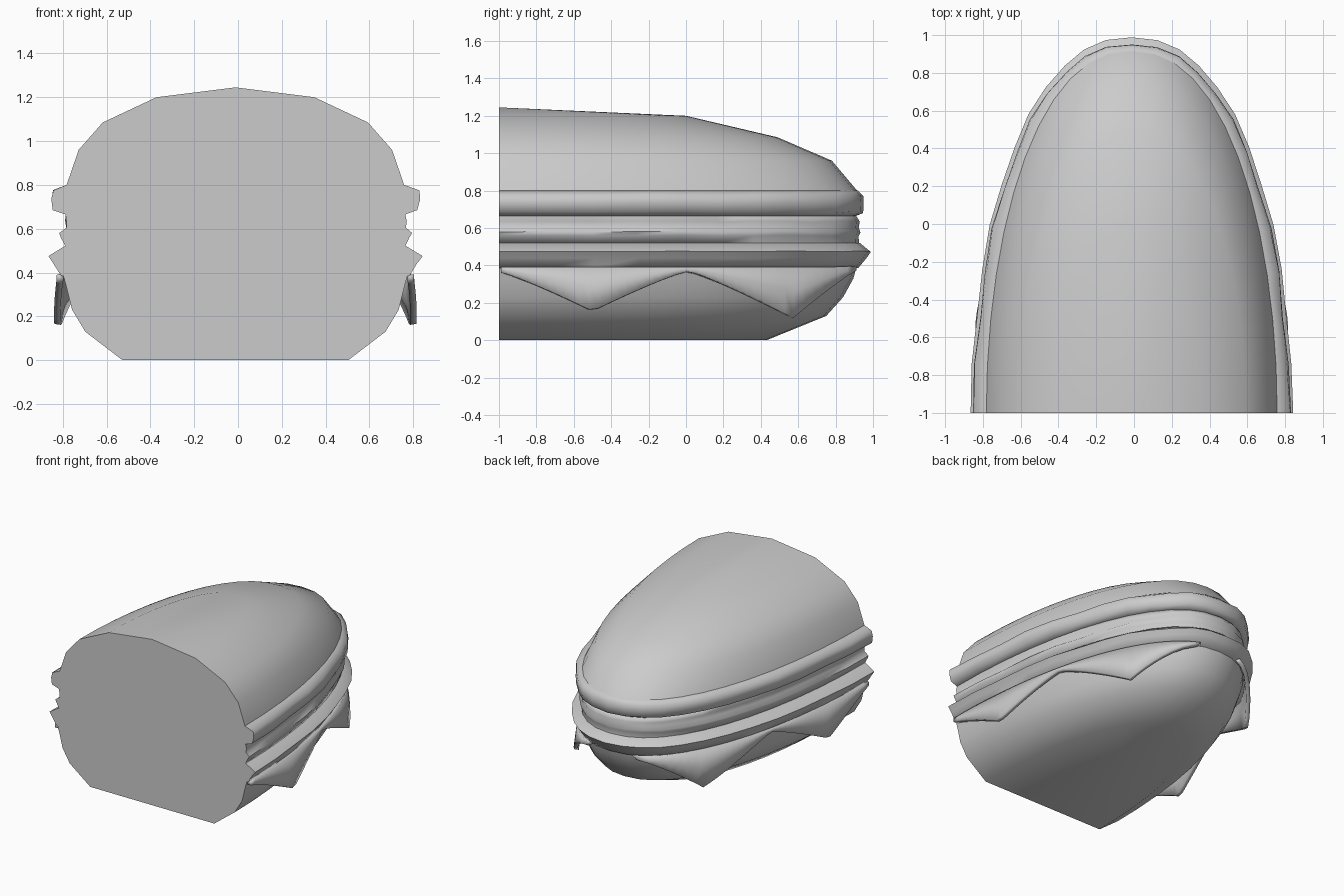
import bpy, bmesh, math

cube = bpy.data.objects.get("Cube")
if cube:
    bpy.data.objects.remove(cube)

grey = bpy.data.materials.new("plain grey")
grey.use_nodes = True
tone = (0.6, 0.6, 0.6, 1)
grey.diffuse_color = tone
grey.node_tree.nodes["Principled BSDF"].inputs["Base Color"].default_value = tone

FRONT, CX, SEGS = -1.0, -0.012, 24


def plan(t, width, back):
    """Point on the rounded half-oval outline, t from 0 (left) to pi (right)."""
    c = math.cos(t)
    x = math.copysign(abs(c) ** 0.9, c) * width
    return CX + x, FRONT + (back - FRONT) * math.sin(t)


def finish(name, bm, angle):
    bmesh.ops.remove_doubles(bm, verts=bm.verts, dist=0.0005)
    bmesh.ops.recalc_face_normals(bm, faces=bm.faces)
    mesh = bpy.data.meshes.new(name)
    bm.to_mesh(mesh)
    bm.free()
    mesh.materials.append(grey)
    obj = bpy.data.objects.new(name, mesh)
    bpy.context.collection.objects.link(obj)
    bpy.ops.object.select_all(action='DESELECT')
    obj.select_set(True)
    bpy.context.view_layer.objects.active = obj
    bpy.ops.object.shade_smooth_by_angle(angle=math.radians(angle))
    return obj


def layer(name, levels, wobble=0.0, angle=50):
    """Closed half-oval slab lofted through (height, half width, back end)."""
    bm = bmesh.new()
    rings = []
    for i, (z, w, back) in enumerate(levels):
        ring = []
        inner = 0 < i < len(levels) - 1
        for s in range(SEGS + 1):
            t = math.pi * s / SEGS
            wave = wobble * math.sin(s * 1.9 + i * 0.5) if inner else 0
            x, y = plan(t, w + wave, back + wave * 0.3)
            lift = wave * 0.5 * math.sin(t)
            ring.append(bm.verts.new((x, y, z + lift)))
        rings.append(ring)
    for a, b in zip(rings, rings[1:]):
        for s in range(SEGS):
            bm.faces.new((a[s], a[s + 1], b[s + 1], b[s]))
    # bottom, top and cut front
    bm.faces.new(rings[0])
    bm.faces.new(rings[-1])
    for a, b in zip(rings, rings[1:]):
        bm.faces.new((a[0], b[0], b[-1], a[-1]))
    return finish(name, bm, angle)


layer("bottom_bun", [(0, .515, .43), (.13, .685, .75), (.23, .745, .84),
                     (.33, .77, .895), (.385, .785, .91)], angle=60)
layer("cheese_rim", [(.385, .795, .92), (.44, .825, .965), (.475, .85, .99),
                     (.52, .78, .93)], 0.006, 60)
layer("patty", [(.52, .775, .925), (.56, .79, .925), (.58, .80, .935),
                (.605, .77, .925), (.635, .775, .93), (.665, .775, .91)], 0.008, 75)
layer("tomato_band", [(.665, .775, .91), (.685, .825, .95), (.735, .835, .953),
                      (.775, .83, .95), (.80, .77, .92)], 0.01, 75)

# top bun rises to a ridge point at the cut front
dome = [(.80, .77, .915), (.96, .715, .78), (1.085, .605, .49), (1.2, .36, 0)]
bm = bmesh.new()
rings = [[bm.verts.new((*plan(math.pi * s / SEGS, w, b), z)) for s in range(SEGS + 1)]
         for z, w, b in dome]
peak = bm.verts.new((CX, FRONT, 1.245))
for a, b in zip(rings, rings[1:]):
    for s in range(SEGS):
        bm.faces.new((a[s], a[s + 1], b[s + 1], b[s]))
    bm.faces.new((a[0], b[0], b[-1], a[-1]))
for s in range(SEGS):
    bm.faces.new((rings[-1][s], rings[-1][s + 1], peak))
bm.faces.new((rings[-1][0], peak, rings[-1][-1]))
bm.faces.new(rings[0])
finish("top_bun", bm, 50)


def hem(y):
    """Depth of the cheese edge below the rim: two hanging corners per side."""
    drop = 0
    for tip, ahead, behind, depth in ((-.5, .5, .5, .21), (.57, .55, .33, .245)):
        d = abs(y - tip) / (ahead if y < tip else behind)
        drop = max(drop, depth * max(0, 1 - d) ** 1.15)
    return drop


# cheese corners draped over the bottom bun on both sides
for name, side in (("left_cheese_drape", 1), ("right_cheese_drape", -1)):
    bm = bmesh.new()
    columns = []
    for i in range(41):
        y = -.99 + i * 1.89 / 40
        drop = hem(y)
        column = []
        for f in (0, .5, 1):
            out = .8 + .035 * f * min(1, drop * 5)
            back = .93 + .02 * f
            t = math.asin(min(1, (y - FRONT) / (back - FRONT)))
            x, yy = plan(t, out, back)
            column.append(bm.verts.new((CX + side * (x - CX), yy, .39 - (.025 + drop) * f)))
        columns.append(column)
    for a, b in zip(columns, columns[1:]):
        for r in range(2):
            bm.faces.new((a[r], b[r], b[r + 1], a[r + 1]))
    flap = finish(name, bm, 40)
    solid = flap.modifiers.new("thickness", 'SOLIDIFY')
    solid.thickness = 0.03
    solid.offset = 0
